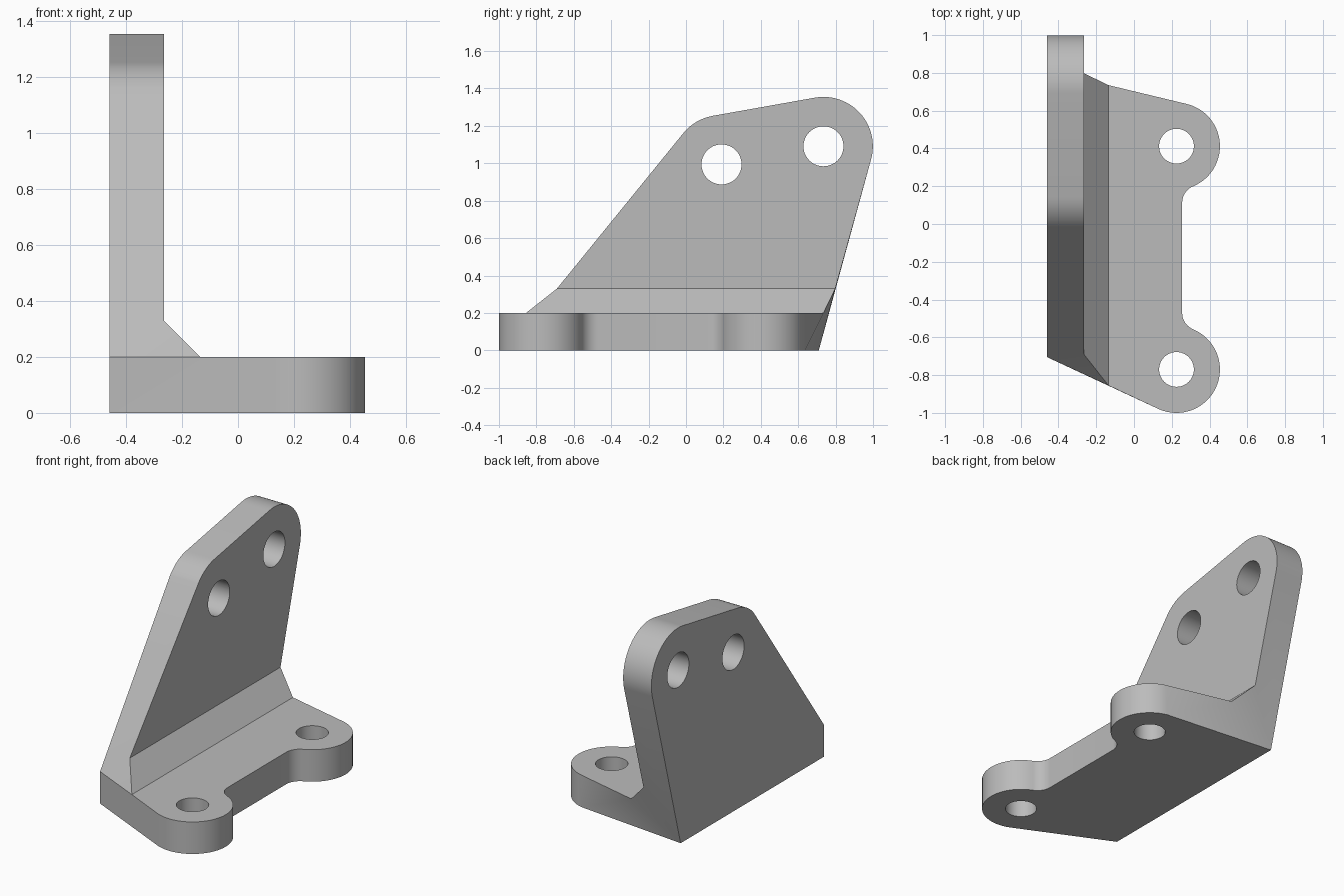
import bpy, bmesh
from math import radians, sin, cos
from mathutils import Matrix, Vector

cube = bpy.data.objects.get("Cube")
if cube:
    bpy.data.objects.remove(cube, do_unlink=True)

grey = bpy.data.materials.new("plain grey")
grey.use_nodes = True
colour = (0.5, 0.5, 0.5, 1)
grey.diffuse_color = colour
grey.node_tree.nodes["Principled BSDF"].inputs["Base Color"].default_value = colour

OUT, IN, TOE, SLAB = -0.46, -0.265, -0.135, 0.2   # wall faces, fillet toe, slab height
WALL_HOLES = [(0.19, 0.994), (0.735, 1.091)]      # y, z
BASE_HOLES = [(0.225, -0.77), (0.225, 0.412)]     # x, y


def arc(centre, r, start, end, n=16):
    angles = [radians(start + (end - start) * i / n) for i in range(n + 1)]
    return [(centre[0] + r * cos(a), centre[1] + r * sin(a)) for a in angles]


# Rounded top of the wall, front to back, and eared edge of the slab, front to back
crown = arc(WALL_HOLES[0], 0.264, 141, 100, 10) + arc(WALL_HOLES[1], 0.264, 100, -15, 28)
ears = (arc(BASE_HOLES[0], 0.23, -114.7, 67.4, 32)
        + arc((0.35, -0.47), 0.095, 247.4, 180, 10)
        + arc((0.35, 0.112), 0.095, 180, 112.6, 10)
        + arc(BASE_HOLES[1], 0.23, -67.4, 76.5, 28))

bm = bmesh.new()
vert = bm.verts.new
outer = [vert((OUT, y, z)) for y, z in crown]
inner = [vert((IN, y, z)) for y, z in crown]
top = [vert((x, y, SLAB)) for x, y in ears]
bottom = [vert((x, y, 0)) for x, y in ears]
front_low, front_high = vert((OUT, -0.705, 0)), vert((OUT, -0.705, SLAB))
back_low = vert((OUT, 0.71, 0))
front_root, back_root = vert((IN, -0.69, 0.33)), vert((IN, 0.798, 0.33))
front_toe, back_toe = vert((TOE, -0.855, SLAB)), vert((TOE, 0.735, SLAB))

faces = [
    [front_low, front_high] + outer + [back_low],         # outer wall
    [front_root] + inner + [back_root],                   # inner wall
    [front_toe] + top + [back_toe],                       # slab top
    [front_low] + bottom + [back_low],                    # underside
    [front_root, front_toe, back_toe, back_root],         # sloped fillet
    [front_low, front_high, front_toe, top[0], bottom[0]],
    [front_high, front_toe, front_root],
    [front_high, front_root, inner[0], outer[0]],
    [back_low, back_root, inner[-1], outer[-1]],
    [back_low, back_toe, back_root],
    [back_low, bottom[-1], back_toe],
    [bottom[-1], top[-1], back_toe],
]
for a, b in ((outer, inner), (top, bottom)):
    faces += [[a[i], a[i + 1], b[i + 1], b[i]] for i in range(len(a) - 1)]
for f in faces:
    bm.faces.new(f)
bmesh.ops.remove_doubles(bm, verts=bm.verts, dist=0.0005)
bmesh.ops.recalc_face_normals(bm, faces=bm.faces)
mesh = bpy.data.meshes.new("angle_bracket")
bm.to_mesh(mesh)
bm.free()
bracket = bpy.data.objects.new("angle_bracket", mesh)
bpy.context.collection.objects.link(bracket)
mesh.materials.append(grey)

# Bolt holes through the wall and the slab
bm = bmesh.new()
for radius, axis, centres in (
        (0.107, 'Y', [Vector((-0.36, y, z)) for y, z in WALL_HOLES]),
        (0.092, 'Z', [Vector((x, y, 0.1)) for x, y in BASE_HOLES])):
    turn = Matrix.Rotation(radians(90 if axis == 'Y' else 0), 4, axis)
    for c in centres:
        bmesh.ops.create_cone(bm, cap_ends=True, segments=48, radius1=radius,
                              radius2=radius, depth=0.4,
                              matrix=Matrix.Translation(c) @ turn)
cut_mesh = bpy.data.meshes.new("hole_cutters")
bm.to_mesh(cut_mesh)
bm.free()
cut_mesh.materials.append(grey)
cutters = bpy.data.objects.new("hole_cutters", cut_mesh)
bpy.context.collection.objects.link(cutters)

cut = bracket.modifiers.new("holes", 'BOOLEAN')
cut.operation, cut.solver, cut.object = 'DIFFERENCE', 'EXACT', cutters
bpy.ops.object.select_all(action='DESELECT')
bpy.context.view_layer.objects.active = bracket
bracket.select_set(True)
bpy.ops.object.modifier_apply(modifier=cut.name)
bpy.data.objects.remove(cutters, do_unlink=True)
bpy.ops.object.shade_smooth_by_angle(angle=radians(30))
